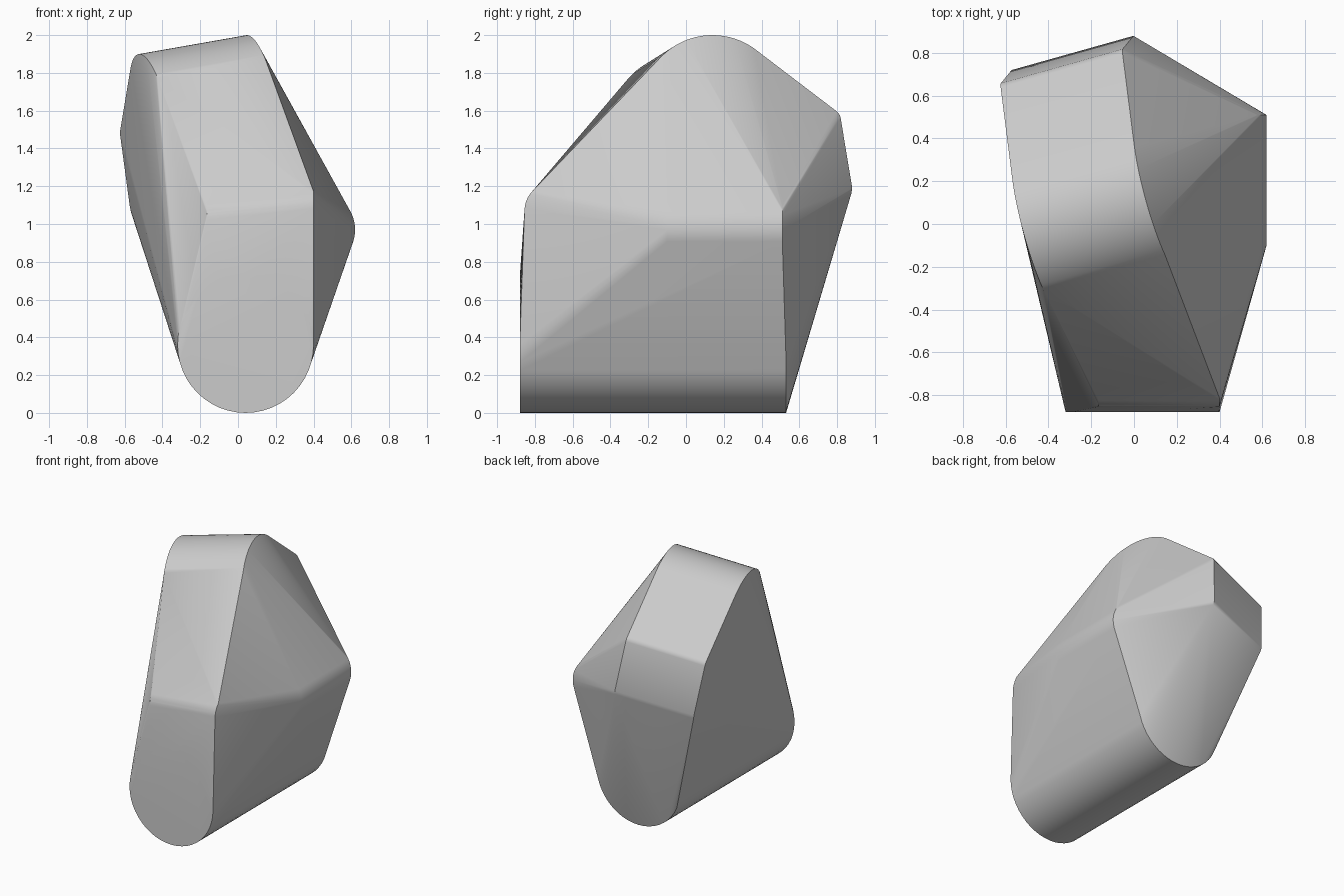
import bpy
import bmesh
from math import sin, cos, radians
from mathutils import Vector

cube = bpy.data.objects.get("Cube")
if cube:
    bpy.data.objects.remove(cube, do_unlink=True)


def arc(u, v, radius, start, end, steps):
    """Points along an arc in a flat plane, angles in degrees."""
    angles = [radians(start + (end - start) * i / steps) for i in range(steps + 1)]
    return [(u + radius * cos(a), v + radius * sin(a)) for a in angles]


points = []

# Round foot lying along y
for x, z in arc(0.04, 0.36, 0.36, 0, 360, 48):
    points += [Vector((x, -0.88, z)), Vector((x, 0.53, z))]

# Blunt ridge on the +x side
for x, z in arc(0.42, 0.97, 0.2, -30, 40, 12):
    points += [Vector((x, -0.1, z)), Vector((x, 0.51, z))]

# Tilted crown: one profile in a slanted plane, swept along its normal
normal = Vector((0.95, 0.25, 0.17))
sweep = Vector((0.57, 0.16, 0.1))
profile = arc(0.14, 1.62, 0.38, 50, 138, 20)
profile += arc(0.76, 1.55, 0.06, 5, 50, 5) + [(0.88, 1.19), (0.875, 1.16)]
for y, z in profile:
    x = (0.42 - normal.y * y - normal.z * z) / normal.x
    right = Vector((x, y, z))
    points += [right, right - sweep]

# Rounded front brow
for y, z in arc(-0.705, 1.04, 0.15, 137, 188, 8):
    points += [Vector((0.40, y, z + 0.03)), Vector((-0.165, y, z - 0.03))]

# Wrap everything in one convex skin
bm = bmesh.new()
for p in points:
    bm.verts.new(p)
hull = bmesh.ops.convex_hull(bm, input=bm.verts[:])
loose = [v for v in bm.verts if not v.link_faces]
bmesh.ops.delete(bm, geom=loose, context='VERTS')
bmesh.ops.dissolve_limit(bm, angle_limit=radians(0.5), verts=bm.verts[:], edges=bm.edges[:])
bmesh.ops.recalc_face_normals(bm, faces=bm.faces[:])

mesh = bpy.data.meshes.new("stone")
bm.to_mesh(mesh)
bm.free()
stone = bpy.data.objects.new("stone", mesh)
bpy.context.collection.objects.link(stone)

# Plain grey finish
grey = bpy.data.materials.new("light grey")
grey.use_nodes = True
colour = (0.6, 0.6, 0.6, 1)
grey.diffuse_color = colour
grey.node_tree.nodes["Principled BSDF"].inputs["Base Color"].default_value = colour
mesh.materials.append(grey)

bpy.ops.object.select_all(action='DESELECT')
stone.select_set(True)
bpy.context.view_layer.objects.active = stone
bpy.ops.object.shade_smooth_by_angle(angle=radians(30))
